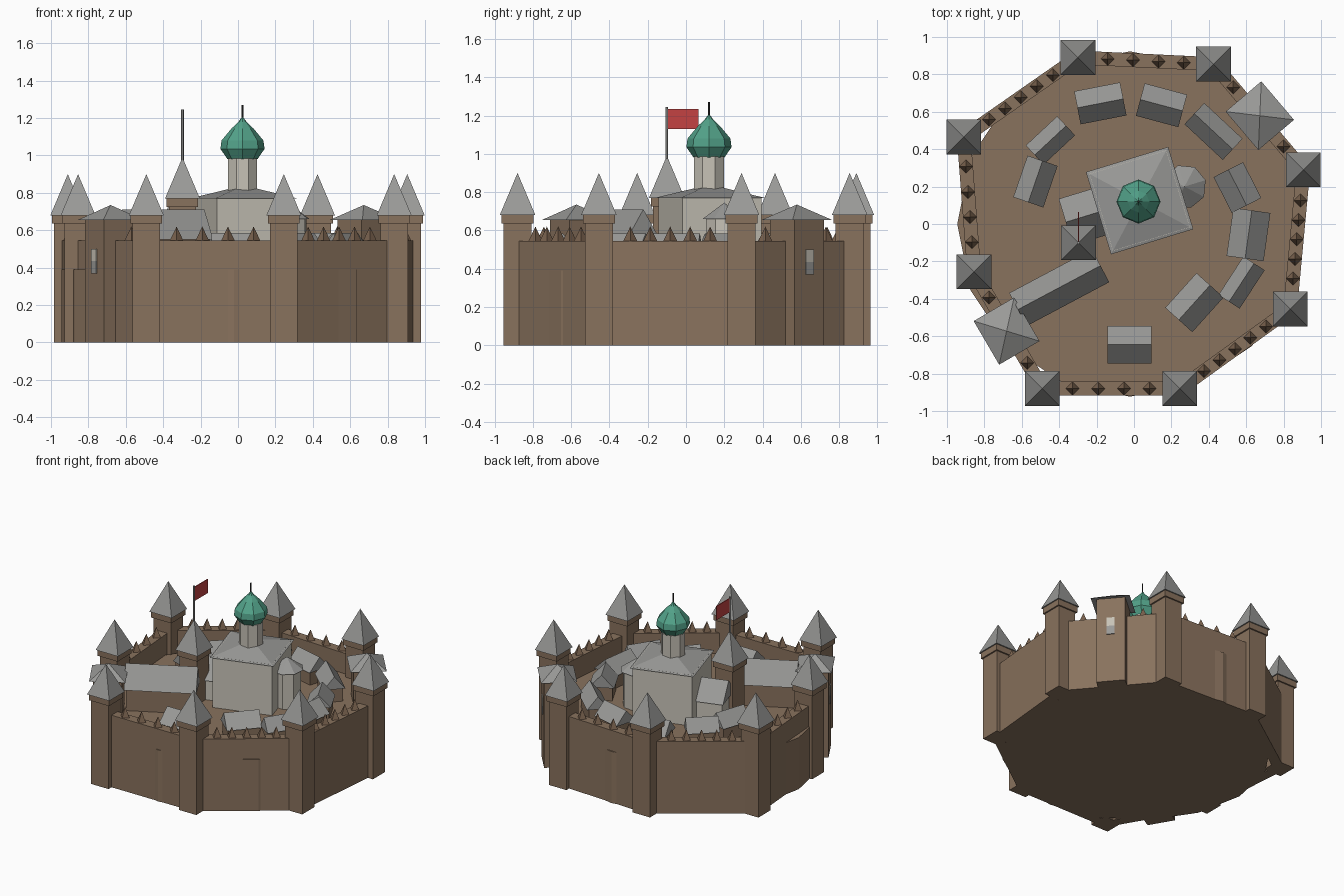
import bpy
import bmesh
import math
from mathutils import Matrix, Vector

cube = bpy.data.objects.get("Cube")
if cube:
    bpy.data.objects.remove(cube, do_unlink=True)


def material(name, r, g, b):
    m = bpy.data.materials.new(name)
    m.use_nodes = True
    m.diffuse_color = (r, g, b, 1)
    m.node_tree.nodes["Principled BSDF"].inputs["Base Color"].default_value = (r, g, b, 1)
    return m


TIMBER = material("brown timber", .25, .168, .11)
DARK_TIMBER = material("dark timber", .19, .12, .075)
SLATE = material("grey roof", .32, .32, .31)
STONE = material("pale stone", .57, .54, .47)
GREEN = material("green dome", .085, .36, .25)
RED = material("red cloth", .55, .055, .055)
IRON = material("dark iron", .03, .03, .03)


def loft(name, loc, sections, mat, angle=0):
    """Stack closed outlines, each a list of points, into a solid."""
    bm = bmesh.new()
    loops = [[bm.verts.new(p) for p in s] for s in sections]
    n = len(loops[0])
    bm.faces.new(loops[0][::-1])
    bm.faces.new(loops[-1])
    for low, high in zip(loops, loops[1:]):
        for i in range(n):
            j = (i + 1) % n
            bm.faces.new((low[i], low[j], high[j], high[i]))
    bmesh.ops.remove_doubles(bm, verts=bm.verts, dist=1e-5)
    bmesh.ops.recalc_face_normals(bm, faces=bm.faces)
    mesh = bpy.data.meshes.new(name)
    bm.to_mesh(mesh)
    bm.free()
    mesh.materials.append(mat)
    ob = bpy.data.objects.new(name, mesh)
    ob.matrix_world = Matrix.Translation((loc[0], loc[1], 0)) @ Matrix.Rotation(angle, 4, 'Z')
    bpy.context.collection.objects.link(ob)
    return ob


def block(name, loc, rings, mat, angle=0):
    """Rectangular rings (half x, half y, z); a zero half size makes a ridge or apex."""
    return loft(name, loc, [[(-x, -y, z), (x, -y, z), (x, y, z), (-x, y, z)]
                            for x, y, z in rings], mat, angle)


def turned(name, loc, sides, profile, mat, angle=0):
    """Faceted round part from a (radius, z) profile."""
    step = math.tau / sides
    return loft(name, loc, [[(r * math.cos(i * step), r * math.sin(i * step), z)
                             for i in range(sides)] for r, z in profile], mat, angle)


def tower(name, loc, base, eave):
    """Square tower with a wider cap and a pointed roof."""
    block(name + "_body", loc, [(.073, .073, base), (.073, .073, eave - .04)], TIMBER)
    block(name + "_cap", loc, [(.084, .084, eave - .045), (.084, .084, eave)], TIMBER)
    block(name + "_roof", loc, [(.093, .093, eave), (0, 0, eave + .22)], SLATE)


def house(name, loc, length, width, degrees, eave, ridge, wall_mat=TIMBER):
    """Gabled house; the ridge runs along its length."""
    a, x, y = math.radians(degrees), length / 2, width / 2
    wx, wy = x - .012, y - .015
    drop = (ridge - eave) * .15
    block(name + "_walls", loc, [(wx, wy, .3), (wx, wy, eave + .005),
                                 (wx, 0, ridge - drop)], wall_mat, a)
    block(name + "_roof", loc, [(x, y, eave), (x, 0, ridge)], SLATE, a)


# Raised courtyard
GROUND = .39
turned("courtyard", (-.022, 0), 16, [(.923, 0), (.923, GROUND)], TIMBER)

# Ring of corner towers, with the number of spikes on the wall after each
corners = [((-.49, -.88), 4), ((.245, -.88), 5), ((.835, -.455), 5), ((.905, .29), 2),
           ((.425, .855), 4), ((-.30, .89), 5), ((-.91, .465), 4), ((-.855, -.255), 2)]
WALL_TOP = .545
for k, (here, spikes) in enumerate(corners):
    tower(f"corner_tower_{k + 1}", here, 0, .68)
    a = Vector(here)
    b = Vector(corners[(k + 1) % len(corners)][0])
    mid, run = (a + b) / 2, b - a
    turn = math.atan2(run.y, run.x)
    half = run.length / 2
    block(f"wall_{k + 1}", mid, [(half, .037, 0), (half, .037, WALL_TOP)], TIMBER, turn)
    for i in range(spikes):
        p = a.lerp(b, .22 + .56 * i / (spikes - 1))
        turned(f"wall_{k + 1}_spike_{i + 1}", p, 4,
               [(.036, WALL_TOP), (0, WALL_TOP + .075)], DARK_TIMBER)

    # Gatehouses stand in the two walls with few spikes
    if spikes == 2:
        out = Vector((run.y, -run.x)).normalized()
        c = mid + out * .01
        block(f"gatehouse_{k + 1}", c, [(.1, .1, 0), (.1, .1, .66)], TIMBER, turn)
        block(f"gatehouse_{k + 1}_roof", c, [(.135, .125, .655), (0, 0, .735)], SLATE, turn)
        face = c + out * .102
        block(f"gatehouse_{k + 1}_window", face,
              [(.027, .004, .435), (.027, .004, .5)], STONE, turn)
        block(f"gatehouse_{k + 1}_sill_panel", face,
              [(.027, .004, .37), (.027, .004, .435)], SLATE, turn)

# Houses around the courtyard: position, length, width, turn
houses = [((-.18, .645), .25, .18, 11), ((.147, .635), .235, .18, -15),
          ((.425, .495), .28, .155, -43), ((.553, .195), .215, .177, -63),
          ((.612, -.056), .26, .2, 82), ((.575, -.313), .245, .135, 57),
          ((.323, -.42), .25, .195, 48), ((-.024, -.645), .235, .2, 0),
          ((-.527, .227), .235, .17, 71), ((-.447, .447), .23, .14, 43)]
for k, (loc, length, width, degrees) in enumerate(houses):
    house(f"house_{k + 1}", loc, length, width, degrees, .49, .585)
house("long_hall", (-.40, -.34), .5, .2, 28, .55, .71)

# Church: nave, side chapel, apse, drum, onion dome and spire
TURN = math.radians(17)
nave = (.03, .125)
block("church_nave", nave, [(.215, .215, .1), (.215, .215, .775)], STONE, TURN)
block("church_roof", nave, [(.23, .23, .77), (0, 0, .84)], SLATE, TURN)
house("church_chapel", (-.25, .045), .24, .26, 17, .54, .67, STONE)
apse = (.27, .2)
turned("church_apse", apse, 8, [(.1, .1), (.1, .665)], STONE, TURN)
turned("church_apse_roof", apse, 8, [(.118, .66), (0, .745)], SLATE, TURN)
dome = (.024, .12)
turned("church_drum", dome, 8, [(.085, .79), (.085, .985)], STONE, math.tau / 16)
turned("onion_dome", dome, 8, [(.08, .98), (.118, 1.035), (.112, 1.08), (.058, 1.145),
                               (.022, 1.18), (0, 1.21)], GREEN)
turned("dome_spire", dome, 6, [(.005, 1.19), (.005, 1.27)], IRON)

# Watch tower with flag
watch = (-.297, -.1)
tower("watch_tower", watch, .3, .77)
turned("flag_pole", watch, 6, [(.008, .95), (.008, 1.245)], SLATE)
block("flag", (watch[0], watch[1] + .082), [(.003, .082, 1.13), (.003, .082, 1.235)], RED)
